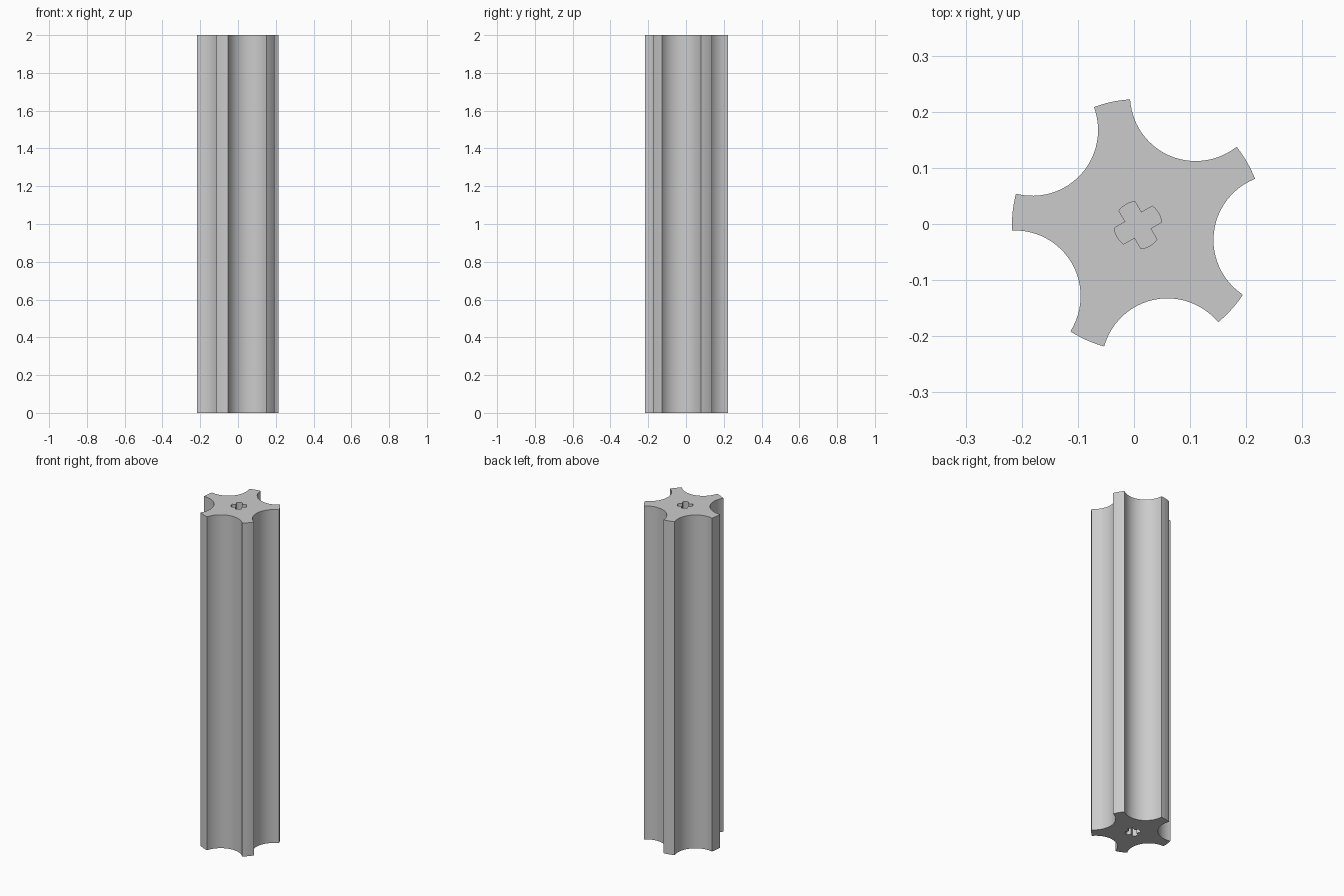
import bpy
import bmesh
from math import sin, cos, radians, asin, atan2
from mathutils import Vector

if "Cube" in bpy.data.objects:
    bpy.data.objects.remove(bpy.data.objects["Cube"], do_unlink=True)

HEIGHT = 2.0
SOCKET_DEPTH = 0.2
CENTRE = Vector((0.007, -0.002))
OUTER_R = 0.2245       # radius of the rib tips
TIP_HALF = 8.4         # half angle of a rib tip, degrees
SCALLOP_D, SCALLOP_R = 0.253, 0.117
CROSS_R, CROSS_W = 0.0425, 0.0165
TURN = 30              # direction of the first rib and cross arm, degrees


def polar(r, deg):
    a = radians(deg)
    return Vector((cos(a), sin(a))) * r


def star_profile():
    """Five ribs with rounded tips, separated by circular scallops."""
    pts = []
    edge = polar(OUTER_R, TIP_HALF - 36) - Vector((SCALLOP_D, 0))
    sweep = atan2(-edge.y, -edge.x) * 180 / radians(180)
    for k in range(5):
        rib = TURN + 72 * k
        pts += [CENTRE + polar(OUTER_R, rib + TIP_HALF * t / 3) for t in range(-3, 4)]
        hub = CENTRE + polar(SCALLOP_D, rib + 36)
        steps = 24
        for i in range(1, steps):
            a = sweep * (2 * i / steps - 1)
            pts.append(hub + polar(SCALLOP_R, rib + 36 + 180 - a))
    return pts


def cross_profile():
    """Four arms with rounded ends and square inner corners."""
    pts = []
    half = asin(CROSS_W / CROSS_R) * 180 / radians(180)
    for k in range(4):
        arm = TURN + 90 * k
        pts += [CENTRE + polar(CROSS_R, arm + half * t / 3) for t in range(-3, 4)]
        pts.append(CENTRE + polar(CROSS_W * 2 ** 0.5, arm + 45))
    return pts


def ring(bm, pts, z):
    verts = [bm.verts.new((p.x, p.y, z)) for p in pts]
    edges = [bm.edges.new((v, verts[i - 1])) for i, v in enumerate(verts)]
    return verts, edges


def walls(bm, a, b):
    for i in range(len(a)):
        bm.faces.new((a[i - 1], a[i], b[i], b[i - 1]))


# Fluted column with a cross-shaped socket in each end
bm = bmesh.new()
star, cross = star_profile(), cross_profile()
outer = []
for z, floor_z in ((0, SOCKET_DEPTH), (HEIGHT, HEIGHT - SOCKET_DEPTH)):
    rim, rim_edges = ring(bm, star, z)
    mouth, mouth_edges = ring(bm, cross, z)
    bmesh.ops.triangle_fill(bm, use_beauty=True, edges=rim_edges + mouth_edges)
    floor, _ = ring(bm, cross, floor_z)
    bm.faces.new(floor)
    walls(bm, mouth, floor)
    outer.append(rim)
walls(bm, *outer)
bmesh.ops.recalc_face_normals(bm, faces=bm.faces)

mesh = bpy.data.meshes.new("fluted_column")
bm.to_mesh(mesh)
bm.free()
column = bpy.data.objects.new("fluted_column", mesh)
bpy.context.collection.objects.link(column)

# Plain grey
grey = bpy.data.materials.new("light_grey")
grey.use_nodes = True
colour = (0.6, 0.6, 0.6, 1)
grey.diffuse_color = colour
grey.node_tree.nodes["Principled BSDF"].inputs["Base Color"].default_value = colour
mesh.materials.append(grey)

bpy.ops.object.select_all(action="DESELECT")
column.select_set(True)
bpy.context.view_layer.objects.active = column
bpy.ops.object.shade_smooth_by_angle(angle=radians(30))
